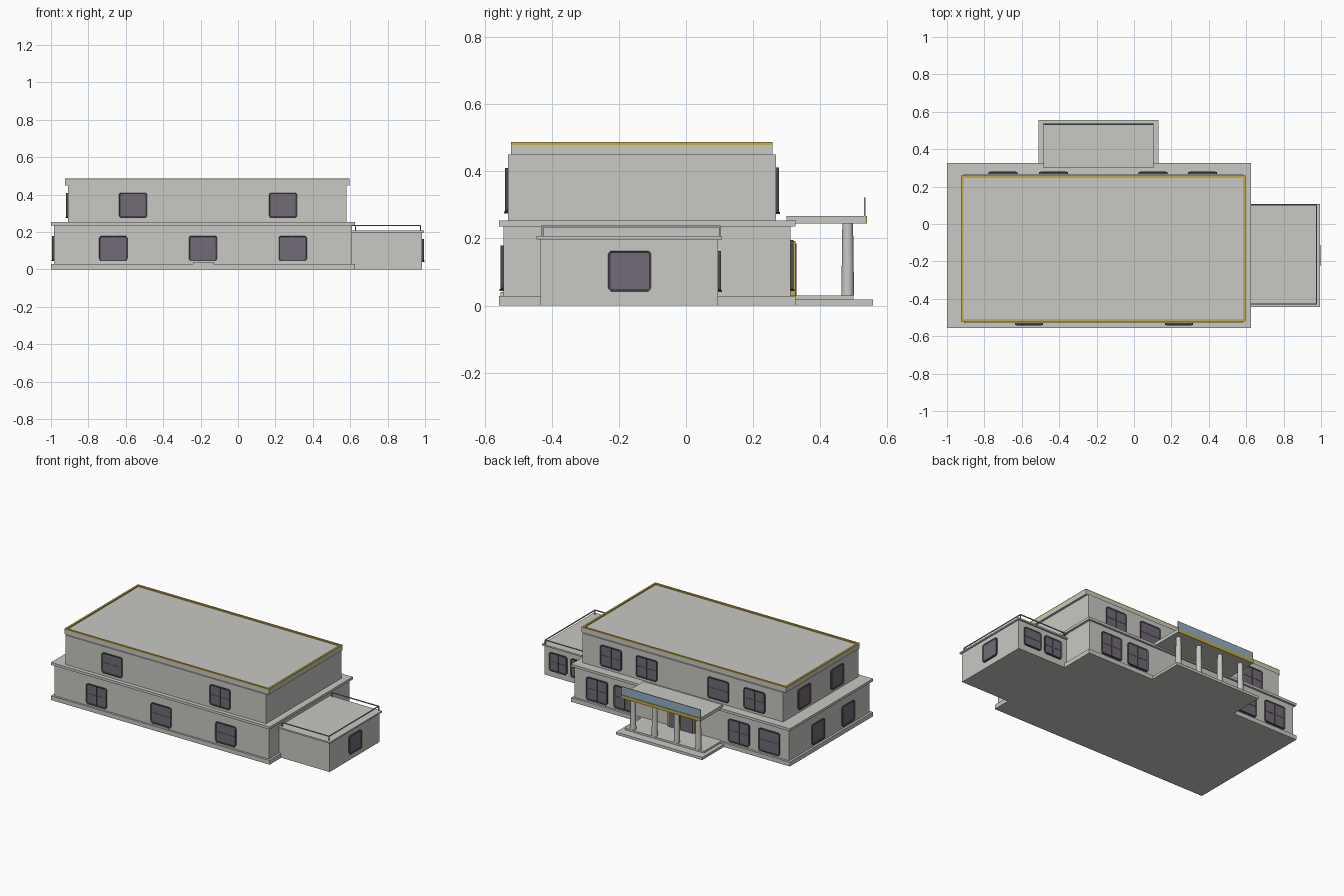
import bpy, bmesh, math
from mathutils import Matrix, Vector

if "Cube" in bpy.data.objects:
    bpy.data.objects.remove(bpy.data.objects["Cube"])


def material(name, rgb):
    m = bpy.data.materials.new(name)
    m.diffuse_color = (*rgb, 1)
    m.use_nodes = True
    m.node_tree.nodes["Principled BSDF"].inputs["Base Color"].default_value = m.diffuse_color
    return m


GREY = material("wall grey", (0.58, 0.58, 0.55))
PURPLE = material("window purple", (0.165, 0.145, 0.18))
DARK = material("frame dark", (0.07, 0.065, 0.075))
GOLD = material("gold trim", (0.56, 0.41, 0.06))
BLUE = material("sign blue", (0.30, 0.42, 0.54))
METAL = material("rail grey", (0.36, 0.36, 0.36))


def finish(bm, name, mat):
    bmesh.ops.recalc_face_normals(bm, faces=bm.faces)
    me = bpy.data.meshes.new(name)
    bm.to_mesh(me)
    bm.free()
    ob = bpy.data.objects.new(name, me)
    bpy.context.collection.objects.link(ob)
    me.materials.append(mat)
    return ob


def add_box(bm, x, y, z):
    size = Vector((x[1] - x[0], y[1] - y[0], z[1] - z[0]))
    mid = Vector((sum(x) / 2, sum(y) / 2, sum(z) / 2))
    return bmesh.ops.create_cube(
        bm, size=1, matrix=Matrix.Translation(mid) @ Matrix.Diagonal((*size, 1)))


def box(name, x, y, z, mat=GREY):
    bm = bmesh.new()
    add_box(bm, x, y, z)
    return finish(bm, name, mat)


def rounded_outline(w, h, r):
    """Corner-rounded rectangle, counter-clockwise."""
    pts = []
    for i, (sx, sz) in enumerate([(1, 1), (-1, 1), (-1, -1), (1, -1)]):
        for k in range(4):
            a = math.pi / 2 * (i + k / 3)
            pts.append((sx * (w / 2 - r) + r * math.cos(a),
                        sz * (h / 2 - r) + r * math.sin(a)))
    return pts


TURN = {"front": 0, "right": 90, "back": 180, "left": -90}


def window(side, along, wall, z0, z1, width=0.15, bars=True):
    """Rounded plate with raised rim, glazing bars and a slim sill."""
    h = z1 - z0
    bm = bmesh.new()
    verts = [bm.verts.new((x, 0, z)) for x, z in rounded_outline(width, h, 0.012)]
    face = bm.faces.new(verts)
    ext = bmesh.ops.extrude_face_region(bm, geom=[face])
    bmesh.ops.translate(bm, vec=(0, -0.009, 0),
                        verts=[v for v in ext["geom"] if isinstance(v, bmesh.types.BMVert)])
    bmesh.ops.recalc_face_normals(bm, faces=bm.faces)
    pane = next(f for f in bm.faces if f.normal.y < -0.9)
    # rim, then recessed glass
    bmesh.ops.inset_region(bm, faces=[pane], thickness=0.005)
    bmesh.ops.translate(bm, vec=(0, 0.004, 0), verts=list(pane.verts))
    if bars:
        add_box(bm, (-0.003, 0.003), (-0.008, -0.004), (-h / 2 + 0.004, h / 2 - 0.004))
        add_box(bm, (-width / 2 + 0.004, width / 2 - 0.004), (-0.007, -0.004), (-0.002, 0.002))
    add_box(bm, (-width / 2 + 0.008, width / 2 - 0.008), (-0.012, 0), (-h / 2 - 0.002, -h / 2 + 0.004))
    ob = finish(bm, side + "_window", PURPLE)
    # dark outer edge faces
    ob.data.materials.append(DARK)
    for p in ob.data.polygons:
        if abs(p.normal.y) < 0.5:
            p.material_index = 1
    ob.rotation_euler.z = math.radians(TURN[side])
    zc = (z0 + z1) / 2
    ob.location = (along, wall, zc) if side in ("front", "back") else (wall, along, zc)


# Main building
box("plinth", (-1.0, 0.625), (-0.557, 0.326), (0, 0.029))
box("ground_floor", (-0.985, 0.61), (-0.544, 0.312), (0.029, 0.236))
box("floor_ledge", (-1.0, 0.625), (-0.557, 0.326), (0.236, 0.253))
box("upper_floor", (-0.91, 0.58), (-0.53, 0.268), (0.253, 0.45))
RX, RY = (-0.925, 0.595), (-0.522, 0.258)
box("roof_slab", RX, RY, (0.45, 0.479))


# Gold roof rim as four strips
def rim(name, x, y, z, t, mat):
    bm = bmesh.new()
    for xs in ((x[0], x[0] + t), (x[1] - t, x[1])):
        add_box(bm, xs, y, z)
    for ys in ((y[0], y[0] + t), (y[1] - t, y[1])):
        add_box(bm, (x[0] + t, x[1] - t), ys, z)
    return finish(bm, name, mat)


rim("roof_rim", RX, RY, (0.479, 0.487), 0.013, GOLD)

# Side wing with a railing on its roof
box("wing_walls", (0.60, 0.985), (-0.434, 0.096), (0, 0.197))
box("wing_roof", (0.60, 0.995), (-0.445, 0.107), (0.197, 0.207))
rim("wing_rail", (0.61, 0.978), (-0.43, 0.103), (0.232, 0.238), 0.005, METAL)
for px in (0.626, 0.973):
    for py in (-0.43, 0.098):
        box("rail_post", (px, px + 0.005), (py, py + 0.005), (0.207, 0.232), METAL)

# Front windows and low step
for x in (-0.667, -0.187, 0.293):
    window("front", x, -0.544, 0.046, 0.179)
for x in (-0.561, 0.241):
    window("front", x, -0.53, 0.277, 0.41)
box("front_step", (-0.24, -0.13), (-0.553, -0.54), (0.029, 0.04))

# Back windows
for x in (-0.84, -0.615, 0.235, 0.44):
    window("back", x, 0.312, 0.045, 0.195, 0.155)
for x in (-0.70, -0.43, 0.102, 0.367):
    window("back", x, 0.268, 0.275, 0.412, 0.155)

# Left windows
for y in (0.01, -0.31):
    window("left", y, -0.985, 0.046, 0.179, 0.13, False)
for y in (0.05, -0.30):
    window("left", y, -0.91, 0.277, 0.41, 0.13, False)

# Wing windows
window("right", -0.168, 0.985, 0.043, 0.163, 0.128, False)
for x in (0.72, 0.88):
    window("back", x, 0.096, 0.043, 0.163, 0.13)

# Entrance porch
box("porch_lower_step", (-0.51, 0.13), (0.30, 0.557), (0, 0.018))
box("porch_upper_step", (-0.484, 0.105), (0.30, 0.50), (0.018, 0.03))
box("porch_canopy", (-0.484, 0.105), (0.30, 0.535), (0.245, 0.267))
box("canopy_trim", (-0.484, 0.105), (0.535, 0.539), (0.245, 0.267), GOLD)
box("canopy_panel", (-0.484, 0.105), (0.53, 0.535), (0.267, 0.322), BLUE)
for x in (0.055, -0.105, -0.27, -0.43):
    bm = bmesh.new()
    bmesh.ops.create_cone(bm, cap_ends=True, segments=24, radius1=0.019, radius2=0.016,
                          depth=0.215, matrix=Matrix.Translation((x, 0.482, 0.1375)))
    col = finish(bm, "porch_column", GREY)
    for p in col.data.polygons:
        p.use_smooth = abs(p.normal.z) < 0.5

# Double door with gold surround
box("door_surround", (-0.29, -0.09), (0.312, 0.326), (0.03, 0.193), GOLD)
for x in (-0.28, -0.187):
    box("door_leaf", (x, x + 0.087), (0.32, 0.33), (0.03, 0.185), PURPLE)
